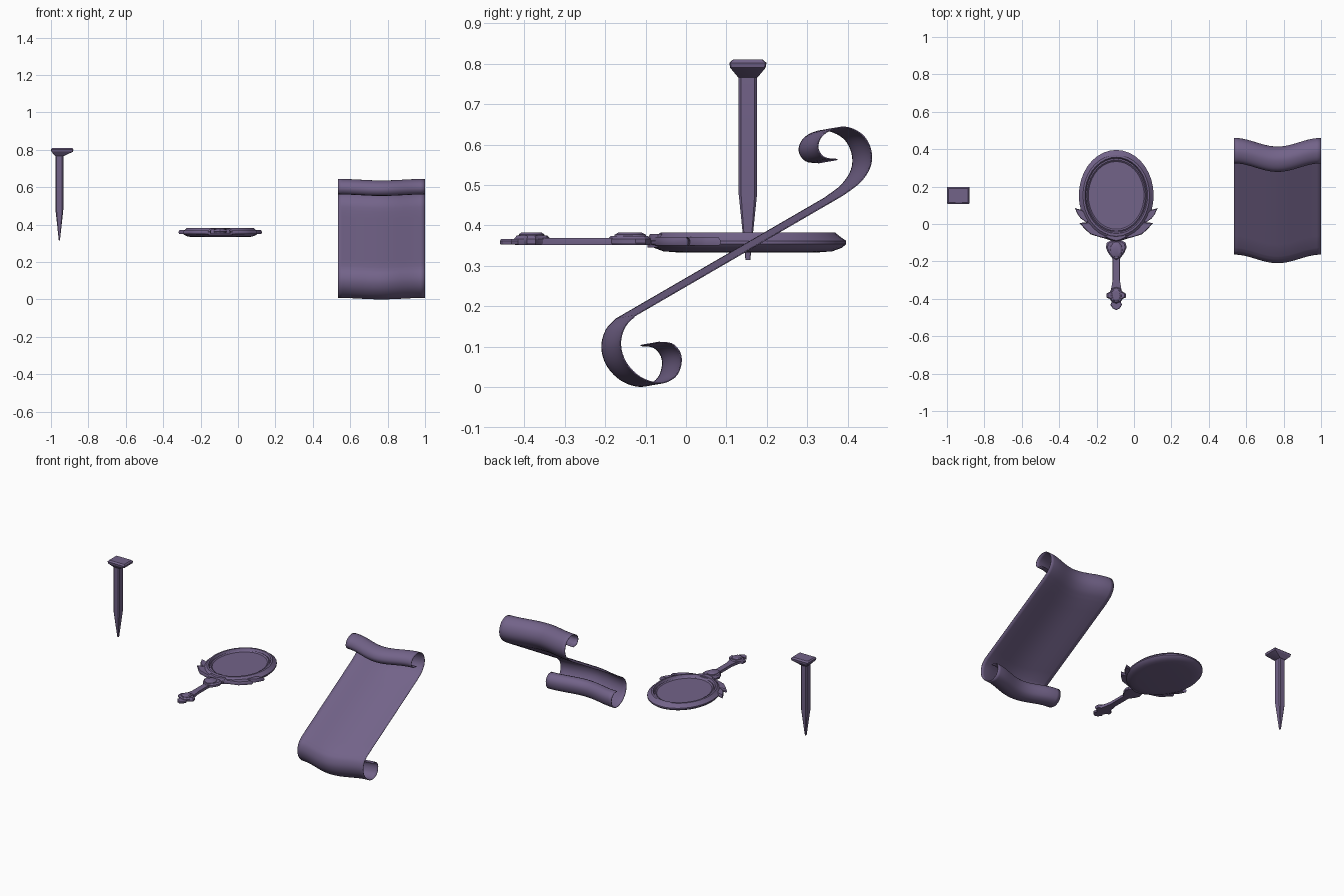
import bpy, bmesh, math
from mathutils import Vector

cube = bpy.data.objects.get("Cube")
if cube:
    bpy.data.objects.remove(cube, do_unlink=True)

purple = bpy.data.materials.new("dusty_purple")
purple.use_nodes = True
COLOR = (0.17, 0.125, 0.25, 1)
purple.diffuse_color = COLOR
purple.node_tree.nodes["Principled BSDF"].inputs["Base Color"].default_value = COLOR


def finish(name, bm, location=(0, 0, 0), angle=30):
    bmesh.ops.recalc_face_normals(bm, faces=bm.faces)
    mesh = bpy.data.meshes.new(name)
    bm.to_mesh(mesh)
    bm.free()
    mesh.materials.append(purple)
    obj = bpy.data.objects.new(name, mesh)
    obj.location = location
    bpy.context.collection.objects.link(obj)
    bpy.ops.object.select_all(action='DESELECT')
    obj.select_set(True)
    bpy.context.view_layer.objects.active = obj
    bpy.ops.object.shade_smooth_by_angle(angle=math.radians(angle))
    return obj


def skin(bm, rings):
    """Join closed rings of points into a capped solid."""
    loops = [[bm.verts.new(p) for p in ring] for ring in rings]
    for a, b in zip(loops, loops[1:]):
        for i in range(len(a)):
            j = (i + 1) % len(a)
            bm.faces.new((a[i], a[j], b[j], b[i]))
    bm.faces.new(loops[0])
    bm.faces.new(loops[-1])


def loft(name, outline, levels, location=(0, 0, 0)):
    """Stack scaled copies of an outline at (height, scale) levels."""
    n = len(outline)
    cx, cy = (sum(p[k] for p in outline) / n for k in (0, 1))
    bm = bmesh.new()
    skin(bm, [[(cx + (x - cx) * s, cy + (y - cy) * s, z) for x, y in outline]
              for z, s in levels])
    return finish(name, bm, location)


def symmetric(half):
    return half + [(-x, y) for x, y in reversed(half) if x > 0]


def ellipse(rx, ry, n, y0=0):
    return [(rx * math.cos(math.tau * i / n), y0 + ry * math.sin(math.tau * i / n))
            for i in range(n)]


# Nail: chamfered square shank with a pointed end
def chamfered(cx, hx, hy, c, z):
    corners = [(hx, c - hy), (hx, hy - c), (hx - c, hy), (c - hx, hy),
               (-hx, hy - c), (-hx, c - hy), (c - hx, -hy), (hx - c, -hy)]
    return [(cx + x, 0.153 + y, z) for x, y in corners]


bm = bmesh.new()
skin(bm, [chamfered(-0.955, hx, hy, c, z) for z, hx, hy, c in (
    (0.315, 0.003, 0.006, 0.001), (0.48, 0.021, 0.023, 0.006), (0.775, 0.021, 0.023, 0.006))])
finish("nail_shank", bm)

# Nail head: offset flared slab
bm = bmesh.new()
skin(bm, [chamfered(cx, hx, hy, 0.003, z) for z, cx, hx, hy in (
    (0.766, -0.955, 0.021, 0.024), (0.79, -0.94, 0.058, 0.044),
    (0.802, -0.94, 0.06, 0.046), (0.81, -0.94, 0.053, 0.037))])
finish("nail_head", bm)

# Mirror: oval frame with a recessed pane
MX = -0.095
FRAME = Vector((MX, 0.153, 0))
loft("mirror_frame", ellipse(0.2, 0.243, 36),
     [(0.333, 0.7), (0.336, 0.86), (0.345, 0.96), (0.354, 1), (0.362, 1), (0.37, 0.95),
      (0.382, 0.89), (0.383, 0.84), (0.37, 0.81), (0.375, 0.78), (0.368, 0.745)], FRAME)

# Leaves around the lower frame
for side, label in ((1, "left"), (-1, "right")):
    upper = [(0.13, 0.03), (0.155, 0.005), (0.19, 0.03), (0.205, 0.05), (0.222, 0.085),
             (0.185, 0.075)]
    lower = [(0.03, -0.085), (0.09, -0.07), (0.137, -0.055), (0.165, -0.03),
             (0.197, 0.005), (0.155, 0.01), (0.1, 0.0)]
    for tag, leaf in (("upper", upper), ("lower", lower)):
        loft(label + "_" + tag + "_leaf", [(side * x, y) for x, y in leaf],
             [(0.35, 0.95), (0.355, 1), (0.364, 1), (0.371, 0.88)], (MX, 0, 0))
loft("neck_leaf", symmetric([(0, -0.095), (0.035, -0.085), (0.065, -0.07), (0.05, -0.04), (0, -0.03)]),
     [(0.345, 1), (0.368, 1), (0.379, 0.8)], (MX, 0, 0))

# Handle with its collar and end ornament
loft("handle", symmetric([(0, -0.385), (0.034, -0.38), (0.027, -0.345), (0.019, -0.3),
                          (0.019, -0.19), (0.026, -0.12), (0.026, -0.07), (0, -0.07)]),
     [(0.352, 0.97), (0.355, 1), (0.364, 1), (0.369, 0.95)], (MX, 0, 0))
loft("handle_collar", symmetric([(0, -0.195), (0.022, -0.183), (0.043, -0.155), (0.056, -0.125),
                                 (0.05, -0.1), (0.03, -0.088), (0, -0.095)]),
     [(0.352, 0.95), (0.356, 1), (0.366, 1), (0.374, 0.85)], (MX, 0, 0))
loft("collar_boss", ellipse(0.034, 0.042, 14, -0.138),
     [(0.366, 1), (0.377, 0.95), (0.382, 0.72)], (MX, 0, 0))
loft("end_ornament", symmetric([(0, -0.425), (0.025, -0.415), (0.035, -0.4), (0.053, -0.393),
                                (0.051, -0.372), (0.034, -0.362), (0.022, -0.342), (0, -0.336)]),
     [(0.352, 0.95), (0.356, 1), (0.367, 1), (0.375, 0.85)], (MX, 0, 0))
loft("end_boss", ellipse(0.03, 0.033, 12, -0.382),
     [(0.366, 1), (0.378, 0.95), (0.383, 0.72)], (MX, 0, 0))
loft("handle_tip", symmetric([(0, -0.46), (0.018, -0.452), (0.031, -0.432), (0.022, -0.41), (0, -0.405)]),
     [(0.353, 0.95), (0.356, 1), (0.362, 1), (0.366, 0.9)], (MX, 0, 0))


# Scroll: waved sheet rolled at both ends
def smooth_path(pts, steps):
    path = []
    v = [Vector(p) for p in pts]
    v = [2 * v[0] - v[1]] + v + [2 * v[-1] - v[-2]]
    for a, b, c, d in zip(v, v[1:], v[2:], v[3:]):
        for k in range(steps):
            t = k / steps
            path.append(0.5 * (2 * b + (c - a) * t + (2 * a - 5 * b + 4 * c - d) * t * t
                               + (3 * b - a - 3 * c + d) * t ** 3))
    return path + [v[-2]]


lower_roll = [(-0.067, 0.111), (-0.035, 0.107), (-0.015, 0.085), (-0.013, 0.055), (-0.028, 0.025),
              (-0.065, 0.01), (-0.112, 0.024), (-0.148, 0.06), (-0.162, 0.105), (-0.152, 0.148),
              (-0.126, 0.177)]
upper_roll = [(0.388, 0.475), (0.43, 0.507), (0.455, 0.545), (0.457, 0.585), (0.438, 0.622),
              (0.4, 0.642), (0.363, 0.638), (0.335, 0.62), (0.326, 0.592), (0.342, 0.568),
              (0.375, 0.563)]
path = smooth_path(lower_roll, 4)[:-1]
path += [Vector(lower_roll[-1]).lerp(Vector(upper_roll[0]), i / 8) for i in range(8)]
path += smooth_path(upper_roll, 4)

bm = bmesh.new()
COLS = 20
grid = []
for i in range(COLS + 1):
    t = i / COLS
    wave = 0.5 - 0.5 * math.cos(math.tau * t)
    grid.append([bm.verts.new((0.535 + 0.465 * t, p.x - 0.046 * wave, p.y - 0.008 * wave))
                 for p in path])
for a, b in zip(grid, grid[1:]):
    for j in range(len(path) - 1):
        bm.faces.new((a[j], b[j], b[j + 1], a[j + 1]))
scroll = finish("scroll", bm, angle=60)
sheet = scroll.modifiers.new("thickness", 'SOLIDIFY')
sheet.thickness = 0.003
sheet.offset = 0
